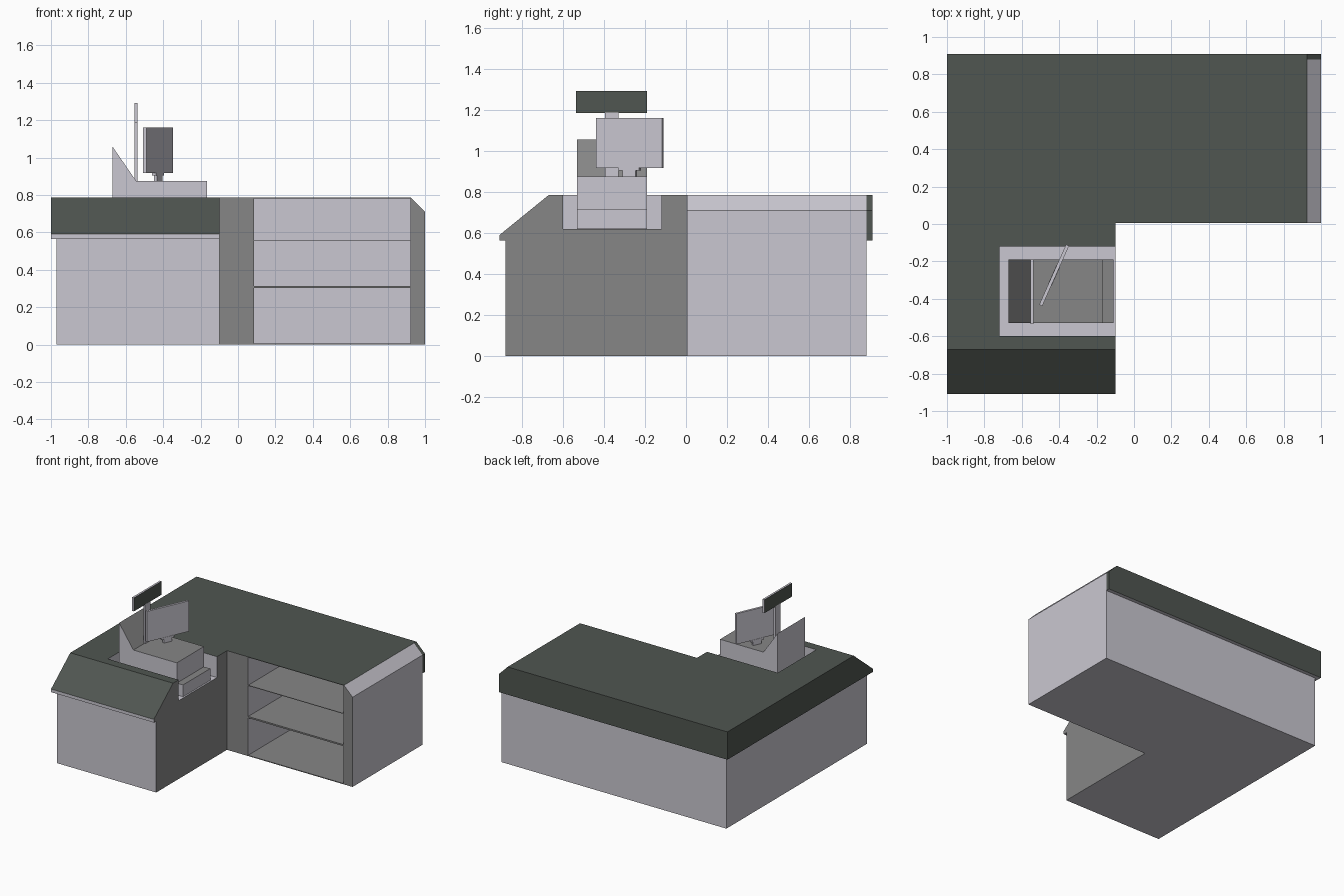
import bpy, bmesh, math
from mathutils import Matrix

if "Cube" in bpy.data.objects:
    bpy.data.objects.remove(bpy.data.objects["Cube"])


def mat(name, col):
    m = bpy.data.materials.new(name)
    m.diffuse_color = (*col, 1)
    m.use_nodes = True
    m.node_tree.nodes["Principled BSDF"].inputs["Base Color"].default_value = m.diffuse_color
    return m


LIGHT, GREY, GREEN = 0, 1, 2
MATS = [mat("pale_grey", (0.59, 0.575, 0.635)),
        mat("mid_grey", (0.24, 0.24, 0.24)),
        mat("dark_green", (0.080, 0.093, 0.082))]


def prism(name, axis, profile, a, b):
    """Extrude a profile along x (profile is y,z) or along y (profile is x,z)."""
    bm = bmesh.new()
    place = (lambda p, t: (t, p[0], p[1])) if axis == 'x' else (lambda p, t: (p[0], t, p[1]))
    f = bm.faces.new([bm.verts.new(place(p, a)) for p in profile])
    ext = bmesh.ops.extrude_face_region(bm, geom=[f])
    for v in ext['geom']:
        if isinstance(v, bmesh.types.BMVert):
            v.co['xyz'.index(axis)] = b
    bmesh.ops.recalc_face_normals(bm, faces=bm.faces)
    me = bpy.data.meshes.new(name)
    bm.to_mesh(me)
    bm.free()
    ob = bpy.data.objects.new(name, me)
    bpy.context.collection.objects.link(ob)
    for m in MATS:
        me.materials.append(m)
    return ob


def box(name, x0, x1, y0, y1, z0, z1):
    return prism(name, 'y', [(x0, z0), (x1, z0), (x1, z1), (x0, z1)], y0, y1)


def cut(ob, cutter):
    mod = ob.modifiers.new("cut", 'BOOLEAN')
    mod.operation, mod.solver, mod.object = 'DIFFERENCE', 'EXACT', cutter
    dg = bpy.context.evaluated_depsgraph_get()
    me = bpy.data.meshes.new_from_object(ob.evaluated_get(dg))
    ob.modifiers.clear()
    ob.data = me
    bpy.data.objects.remove(cutter)


def paint(ob, rule):
    for p in ob.data.polygons:
        p.material_index = rule(p.normal, p.center)


def top_grey(n, c):
    return GREY if n.z > 0.3 else LIGHT


def counter_rule(n, c):
    if n.z > 0.9:
        return GREEN if c.z > 0.75 else (LIGHT if c.z > 0.6 else GREY)
    if n.z > 0.3 and n.y < -0.3:
        return GREEN                       # sloped front
    if n.x > 0.9 and abs(c.x + 0.10) < 0.01:
        return GREY                        # inner side of left wing
    if n.y < -0.9 and abs(c.y - 0.005) < 0.006:
        return GREY                        # shelf surround
    return LIGHT


def skirt_rule(n, c):
    return LIGHT if n.z < -0.5 or n.y < -0.9 else GREEN


# Left wing with sloped front and a recess for the till
left = prism("left_wing", 'x', [(-0.88, 0), (-0.88, 0.565), (-0.91, 0.565), (-0.91, 0.59),
             (-0.67, 0.785), (0.88, 0.785), (0.88, 0)], -0.97, -0.10)
cut(left, box("recess_cutter", -0.72, 0.0, -0.60, -0.12, 0.62, 1.0))
paint(left, counter_rule)

# Back wing with chamfered end and an open shelf bay
right = prism("back_wing", 'y', [(-0.10, 0), (1, 0), (1, 0.71), (0.925, 0.785), (-0.10, 0.785)],
              0.005, 0.88)
cut(right, box("bay_cutter", 0.085, 0.922, -0.2, 0.86, 0.006, 0.781))
paint(right, counter_rule)

# Shelves
for i, (z, t) in enumerate([(0.56, 0.004), (0.313, 0.012)]):
    paint(box(f"shelf_{i + 1}", 0.085, 0.922, 0.006, 0.86, z - t, z),
          lambda n, c: GREY if n.z > 0.5 or n.y < -0.5 else LIGHT)

# Worktop skirts along the left and back
paint(prism("left_skirt", 'x', [(-0.91, 0.565), (-0.91, 0.59), (-0.67, 0.785), (0.91, 0.785),
            (0.91, 0.565)], -1, -0.97), skirt_rule)
paint(prism("back_skirt", 'y', [(-0.97, 0.565), (-0.97, 0.785), (0.925, 0.785), (1, 0.71),
            (1, 0.565)], 0.88, 0.91), skirt_rule)

# Cash register body and drawer
paint(prism("register_body", 'y', [(-0.67, 0.62), (-0.67, 1.057), (-0.545, 0.875),
            (-0.165, 0.875), (-0.165, 0.62)], -0.53, -0.19), top_grey)
paint(box("register_drawer", -0.165, -0.11, -0.53, -0.19, 0.622, 0.715), top_grey)

# Pole display, dark on both faces
box("display_pole", -0.553, -0.537, -0.395, -0.33, 0.875, 1.187)
paint(box("pole_display", -0.553, -0.537, -0.535, -0.19, 1.185, 1.292),
      lambda n, c: GREEN if abs(n.x) > 0.9 else LIGHT)

# Angled monitor on a small stand
turn = Matrix.Translation((-0.427, -0.274, 0)) @ Matrix.Rotation(-math.radians(24), 4, 'Z')
for name, t, w, z0, z1 in [("monitor", 0.009, 0.176, 0.918, 1.16),
                           ("monitor_collar", 0.011, 0.055, 0.905, 0.92),
                           ("monitor_foot", 0.009, 0.034, 0.874, 0.906)]:
    box(name, -t, t, -w, w, z0, z1).matrix_world = turn
